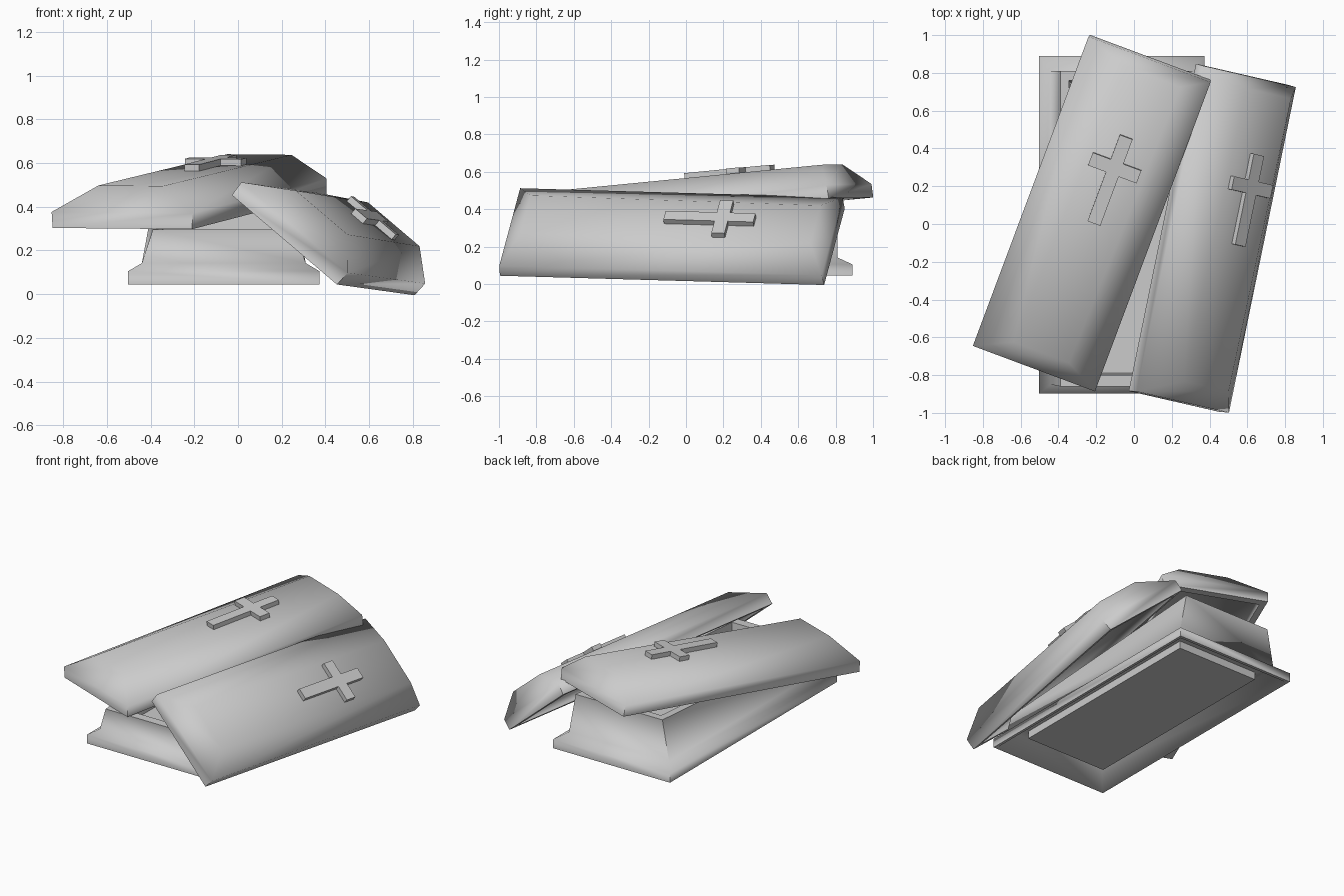
import bpy, bmesh, math
from mathutils import Matrix

if "Cube" in bpy.data.objects:
    bpy.data.objects.remove(bpy.data.objects["Cube"])


def finish(name, bm, matrix=None, smooth=None):
    bmesh.ops.recalc_face_normals(bm, faces=bm.faces)
    me = bpy.data.meshes.new(name)
    bm.to_mesh(me)
    bm.free()
    ob = bpy.data.objects.new(name, me)
    bpy.context.collection.objects.link(ob)
    if matrix:
        ob.matrix_world = matrix
    if smooth:
        bpy.ops.object.select_all(action='DESELECT')
        ob.select_set(True)
        bpy.context.view_layer.objects.active = ob
        bpy.ops.object.shade_smooth_by_angle(angle=math.radians(smooth))
    return ob


def loft(name, rings, cx=0, matrix=None, smooth=None):
    """Join rectangles (half width, y front, y back, z front, z back,
    optional x shift front and back) and cap both ends."""
    bm = bmesh.new()
    loops = []
    for hx, y0, y1, z0, z1, *shift in rings:
        s0, s1 = shift or (0, 0)
        loops.append([bm.verts.new(p) for p in (
            (cx + s0 - hx, y0, z0), (cx + s0 + hx, y0, z0),
            (cx + s1 + hx, y1, z1), (cx + s1 - hx, y1, z1))])
    for a, b in zip(loops, loops[1:]):
        for i in range(4):
            j = (i + 1) % 4
            bm.faces.new((a[i], a[j], b[j], b[i]))
    bm.faces.new(loops[0])
    bm.faces.new(loops[-1])
    return finish(name, bm, matrix, smooth)


# Open tomb: floor, rim rising towards the head, flared walls, plinth, hollow underside
loft("tomb_base", [
    (0.27, -0.79, 0.75, 0.15, 0.15),
    (0.28, -0.80, 0.76, 0.295, 0.41),
    (0.325, -0.86, 0.81, 0.295, 0.41),
    (0.375, -0.85, 0.81, 0.142, 0.142),
    (0.438, -0.897, 0.89, 0.105, 0.105),
    (0.438, -0.897, 0.89, 0.045, 0.045),
    (0.42, -0.88, 0.87, 0.045, 0.045),
    (0.35, -0.80, 0.79, 0.135, 0.135),
    (0.30, -0.73, 0.72, 0.135, 0.135),
    (0.30, -0.73, 0.72, 0.085, 0.085),
], cx=-0.065, smooth=75)


def lid(name, w, l, loc, yaw, pitch, roll, shift, top, cross):
    m = (Matrix.Translation(loc) @ Matrix.Rotation(math.radians(yaw), 4, 'Z')
         @ Matrix.Rotation(math.radians(pitch), 4, 'X')
         @ Matrix.Rotation(math.radians(roll), 4, 'Y'))
    h, e = w / 2, l / 2
    # Hollow lid shell, inside to outside
    loft(name, [
        (0.14, -e + 0.13, e - 0.10, top - 0.04, top - 0.04, *shift),
        (h - 0.045, -e + 0.05, e - 0.05, 0.05, 0.05),
        (h - 0.045, -e + 0.045, e - 0.045, 0, 0),
        (h - 0.005, -e, e, 0, 0),
        (h, -e + 0.005, e - 0.005, 0.073, 0.073),
        (0.157, -e + 0.11, e - 0.075, top, top, *shift),
    ], matrix=m, smooth=75)
    # Raised cross on the flat top
    a, b = 0.036, 0.137
    half = [(a, -0.315), (a, -a), (b, -a), (b, a), (a, a), (a, 0.175)]
    pts = half + [(-x, y) for x, y in reversed(half)]
    bm = bmesh.new()
    f = bm.faces.new([bm.verts.new((x + cross[0], y + cross[1], top - 0.01)) for x, y in pts])
    ext = bmesh.ops.extrude_face_region(bm, geom=[f])
    bmesh.ops.translate(bm, vec=(0, 0, 0.04),
                        verts=[v for v in ext['geom'] if isinstance(v, bmesh.types.BMVert)])
    finish(name + "_cross", bm, m)


# One lid swivelled on top, the other leaning against the side
lid("upper_lid", 0.69, 1.765, (-0.222, 0.059, 0.38), -20.5, 5.2, 0.5,
    (0.005, 0.045), 0.187, (0.027, 0.285))
lid("leaning_lid", 0.65, 1.77, (0.39, -0.073, 0.224), -11.6, -1.6, 39.7,
    (0.035, 0.05), 0.195, (0.045, 0.305))
